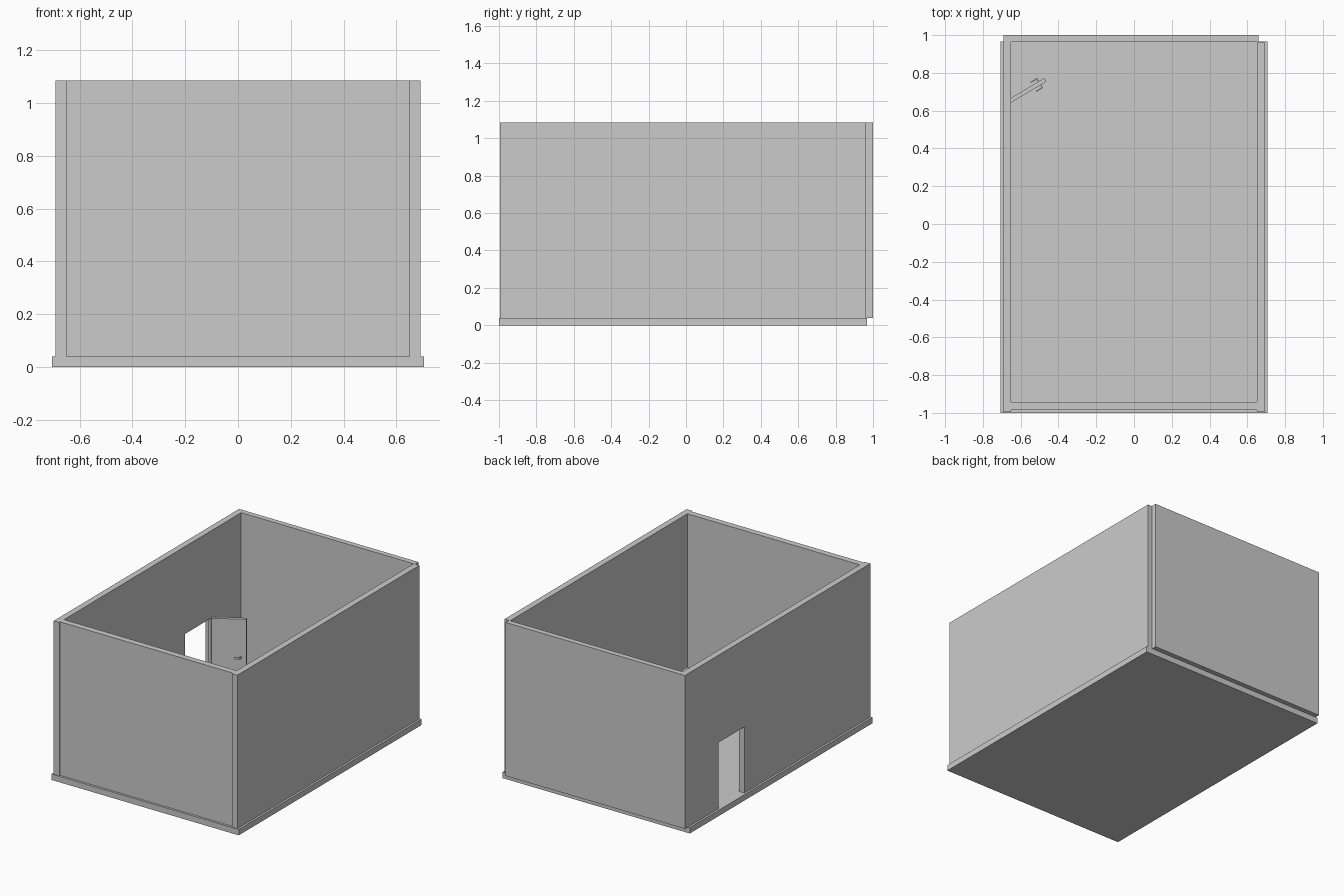
import bpy, bmesh, math
from mathutils import Matrix, Vector

if "Cube" in bpy.data.objects:
    bpy.data.objects.remove(bpy.data.objects["Cube"])


def finish(name, bm, matrix=None):
    bmesh.ops.recalc_face_normals(bm, faces=bm.faces)
    mesh = bpy.data.meshes.new(name)
    bm.to_mesh(mesh)
    bm.free()
    obj = bpy.data.objects.new(name, mesh)
    bpy.context.collection.objects.link(obj)
    if matrix:
        obj.matrix_world = matrix
    return obj


def box(name, x, y, z, matrix=None):
    lo, hi = map(Vector, zip(x, y, z))
    bm = bmesh.new()
    bmesh.ops.create_cube(bm, size=1)
    bmesh.ops.scale(bm, vec=hi - lo, verts=bm.verts)
    bmesh.ops.translate(bm, vec=(lo + hi) / 2, verts=bm.verts)
    return finish(name, bm, matrix)


def wall_from_profile(name, yz, x0, x1):
    bm = bmesh.new()
    face = bm.faces.new([bm.verts.new((x0, y, z)) for y, z in yz])
    new = bmesh.ops.extrude_face_region(bm, geom=[face])["geom"]
    verts = [v for v in new if isinstance(v, bmesh.types.BMVert)]
    bmesh.ops.translate(bm, vec=(x1 - x0, 0, 0), verts=verts)
    return finish(name, bm)


BASE, TOP = 0.04, 1.085
DOOR_NEAR, DOOR_FAR, DOOR_TOP = 0.36, 0.64, 0.49

# Floor slab and plain walls; the back wall overhangs the slab
box("floor", (-0.706, 0.706), (-1.0, 0.967), (0, BASE))
box("right_wall", (0.65, 0.692), (-0.995, 0.963), (BASE, TOP))
box("front_wall", (-0.65, 0.65), (-0.985, -0.943), (BASE, TOP))
box("back_wall", (-0.65, 0.66), (0.963, 1.0), (BASE, TOP))

# Left wall with the doorway open to the floor
wall_from_profile("left_wall", [
    (-0.995, BASE), (DOOR_NEAR, BASE), (DOOR_NEAR, DOOR_TOP), (DOOR_FAR, DOOR_TOP),
    (DOOR_FAR, BASE), (1.0, BASE), (1.0, TOP), (-0.995, TOP)], -0.692, -0.65)

# Door standing ajar inside the room; local origin is the free edge
swing = Matrix.Translation((-0.469, 0.764, 0)) @ Matrix.Rotation(math.radians(31), 4, 'Z')
box("door", (-0.236, 0), (-0.011, 0.011), (0.035, DOOR_TOP - 0.002), swing)

# Lever handles on both door faces
for side, label in ((1, "outer"), (-1, "inner")):
    box(f"handle_stem_{label}", (-0.040, -0.033),
        sorted((side * 0.010, side * 0.031)), (0.222, 0.234), swing)
    box(f"handle_lever_{label}", (-0.074, -0.033),
        sorted((side * 0.025, side * 0.031)), (0.222, 0.234), swing)
